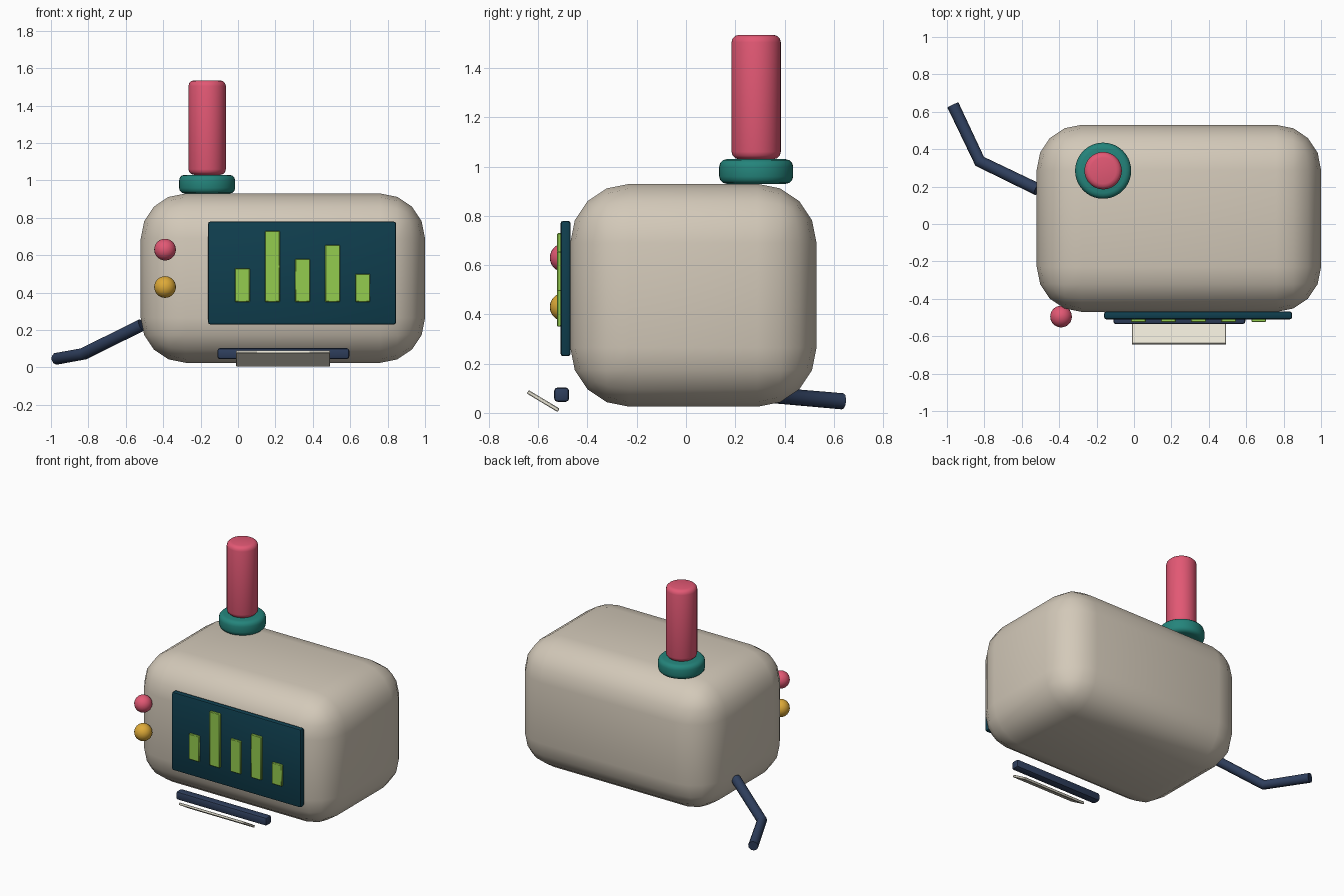
import bpy, math
from mathutils import Vector

if "Cube" in bpy.data.objects:
    bpy.data.objects.remove(bpy.data.objects["Cube"])


def material(name, r, g, b):
    lin = lambda c: ((c / 255 + 0.055) / 1.055) ** 2.4
    m = bpy.data.materials.new(name)
    m.diffuse_color = (lin(r), lin(g), lin(b), 1)
    m.use_nodes = True
    m.node_tree.nodes["Principled BSDF"].inputs["Base Color"].default_value = m.diffuse_color
    return m


TAN = material("warm_beige", 211, 201, 185)
PINK = material("rose_pink", 226, 88, 116)
TEAL = material("teal", 36, 132, 123)
SCREEN = material("dark_petrol", 15, 62, 78)
LIME = material("lime_green", 148, 204, 78)
GOLD = material("golden_yellow", 222, 170, 56)
NAVY = material("navy", 46, 62, 92)
PAPER = material("paper_cream", 232, 228, 212)


def finish(name, mat, bevel=0, segments=2, angle=40):
    ob = bpy.context.object
    ob.name = name
    ob.data.materials.append(mat)
    if bevel:
        mod = ob.modifiers.new("rounding", "BEVEL")
        mod.width, mod.segments = bevel, segments
        mod.limit_method = "ANGLE"
        mod.angle_limit = math.radians(50)
        bpy.ops.object.modifier_apply(modifier=mod.name)
    bpy.ops.object.shade_smooth_by_angle(angle=math.radians(angle))
    return ob


def box(name, mat, lo, hi, bevel=0, segments=2):
    lo, hi = Vector(lo), Vector(hi)
    bpy.ops.mesh.primitive_cube_add(size=1, location=(lo + hi) / 2)
    bpy.context.object.scale = hi - lo
    bpy.ops.object.transform_apply(location=False, rotation=False, scale=True)
    return finish(name, mat, bevel, segments)


def cylinder(name, mat, radius, z0, z1, bevel):
    bpy.ops.mesh.primitive_cylinder_add(vertices=40, radius=radius, depth=z1 - z0,
                                        location=(-0.165, 0.285, (z0 + z1) / 2))
    return finish(name, mat, bevel, 3)


# Rounded main housing
box("housing", TAN, (-0.52, -0.47, 0.025), (1.0, 0.53, 0.93), 0.24, 4)

# Display panel with bar chart
box("screen", SCREEN, (-0.16, -0.51, 0.23), (0.845, -0.468, 0.78), 0.012)
for i, top in enumerate((0.53, 0.73, 0.58, 0.655, 0.50)):
    x = 0.023 + i * 0.161
    box(f"chart_bar_{i + 1}", LIME, (x - 0.04, -0.524, 0.35), (x + 0.04, -0.504, top), 0.004, 1)

# Round buttons
for name, mat, z in (("upper_button", PINK, 0.63), ("lower_button", GOLD, 0.43)):
    bpy.ops.mesh.primitive_uv_sphere_add(segments=24, ring_count=14, radius=0.058,
                                         location=(-0.39, -0.495, z))
    finish(name, mat)

# Output slot and tilted paper sheet
box("paper_slot", NAVY, (-0.11, -0.535, 0.045), (0.595, -0.475, 0.103), 0.013)
sheet = box("paper_sheet", PAPER, (-0.01, -0.653, 0.04), (0.493, -0.507, 0.056), 0.003, 1)
sheet.rotation_euler.x = math.radians(-31)

# Top collar and post
cylinder("collar", TEAL, 0.15, 0.93, 1.03, 0.03)
cylinder("post", PINK, 0.1, 1.03, 1.535, 0.03)

# Bent side cable
curve = bpy.data.curves.new("side_cable", "CURVE")
curve.dimensions = "3D"
curve.bevel_depth = 0.033
curve.bevel_resolution = 3
curve.use_fill_caps = True
spline = curve.splines.new("POLY")
path = [(-0.515, 0.185, 0.227), (-0.825, 0.335, 0.073), (-0.968, 0.636, 0.047)]
spline.points.add(len(path) - 1)
for p, co in zip(spline.points, path):
    p.co = (*co, 1)
cable = bpy.data.objects.new("side_cable", curve)
bpy.context.collection.objects.link(cable)
bpy.ops.object.select_all(action="DESELECT")
cable.select_set(True)
bpy.context.view_layer.objects.active = cable
bpy.ops.object.convert(target="MESH")
finish("side_cable", NAVY)
